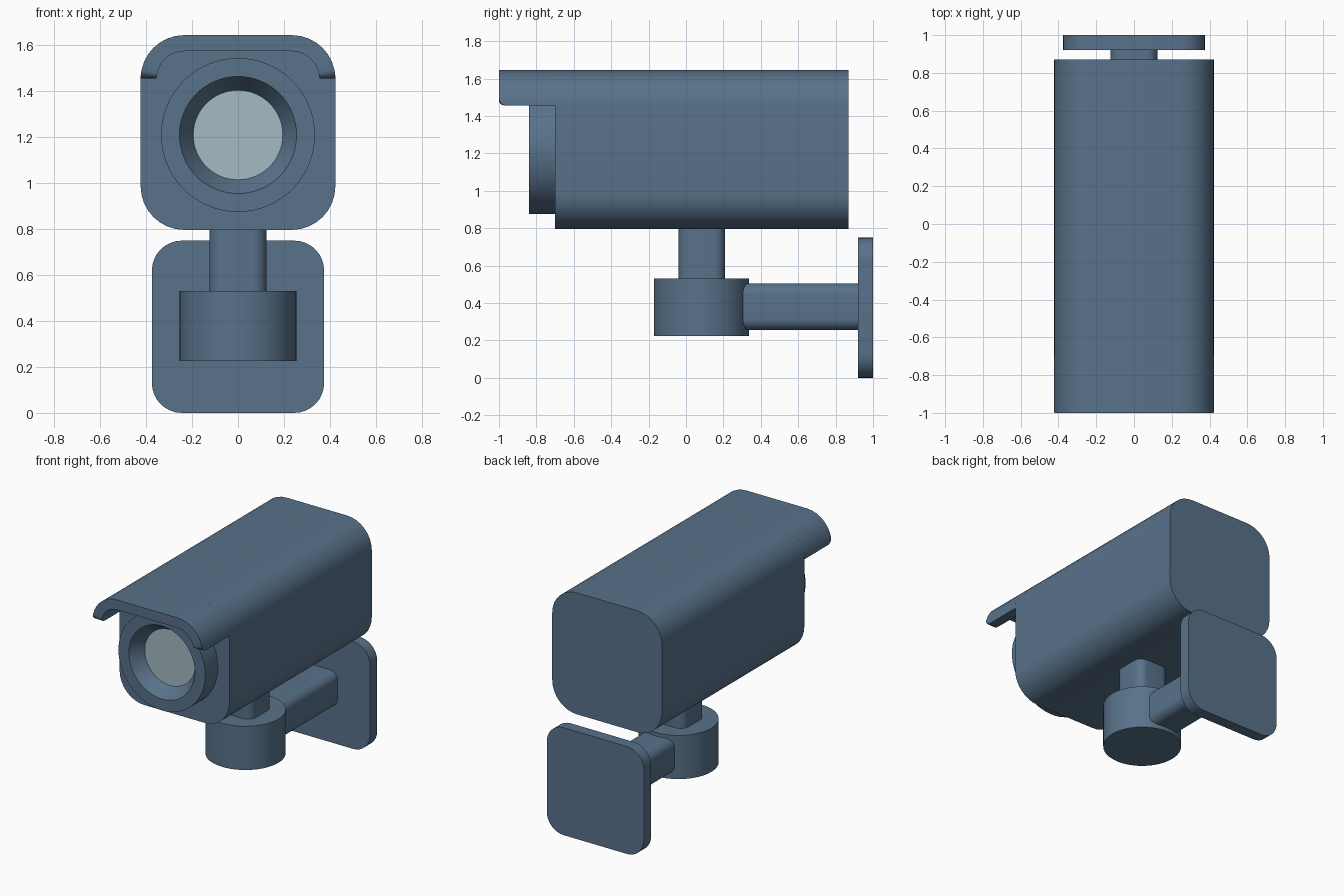
import bpy, math

if "Cube" in bpy.data.objects:
    bpy.data.objects.remove(bpy.data.objects["Cube"])

def material(name, rgb):
    m = bpy.data.materials.new(name)
    m.diffuse_color = (*rgb, 1)
    m.use_nodes = True
    m.node_tree.nodes["Principled BSDF"].inputs["Base Color"].default_value = m.diffuse_color
    return m

STEEL = material("slate blue", (0.098, 0.168, 0.254))
GLASS = material("pale lens grey", (0.37, 0.49, 0.55))

def make(name, verts, faces, mat=STEEL):
    me = bpy.data.meshes.new(name)
    me.from_pydata(verts, [], faces)
    me.materials.append(mat)
    ob = bpy.data.objects.new(name, me)
    bpy.context.collection.objects.link(ob)
    bpy.ops.object.select_all(action='DESELECT')
    ob.select_set(True)
    bpy.context.view_layer.objects.active = ob
    bpy.ops.object.mode_set(mode='EDIT')
    bpy.ops.mesh.select_all(action='SELECT')
    bpy.ops.mesh.normals_make_consistent(inside=False)
    bpy.ops.object.mode_set(mode='OBJECT')
    bpy.ops.object.shade_smooth_by_angle(angle=math.radians(30))
    return ob

def rounded_rect(hw, hh, r, seg=8):
    pts = []
    for q, (sx, sy) in enumerate([(1, 1), (-1, 1), (-1, -1), (1, -1)]):
        for i in range(seg + 1):
            a = math.pi / 2 * (q + i / seg)
            pts.append((sx * (hw - r) + r * math.cos(a), sy * (hh - r) + r * math.sin(a)))
    return pts

def circle(r, n=64):
    return [(r * math.cos(2 * math.pi * i / n), r * math.sin(2 * math.pi * i / n)) for i in range(n)]

def prism(name, outline, place, a, b):
    """Extrude an outline from a to b; place(u, v, t) gives the 3D point."""
    n = len(outline)
    verts = [place(u, v, t) for t in (a, b) for u, v in outline]
    faces = [tuple(range(n)), tuple(range(n, 2 * n))]
    faces += [(i, (i + 1) % n, n + (i + 1) % n, n + i) for i in range(n)]
    return make(name, verts, faces)

def along_y(zc):
    return lambda u, v, t: (u, t, zc + v)

def along_z(yc):
    return lambda u, v, t: (u, yc + v, t)

# Housing, wall plate and mount
HW, TOP, R, T = 0.424, 1.645, 0.19, 0.07
prism("housing", rounded_rect(HW, 0.424, R), along_y(1.221), -0.70, 0.87)
prism("wall_plate", rounded_rect(0.375, 0.375, 0.13), along_y(0.375), 0.92, 1.0)
prism("wall_arm", rounded_rect(0.125, 0.125, 0.06), along_y(0.38), 0.15, 0.93)
prism("neck", rounded_rect(0.124, 0.124, 0.06), along_z(0.085), 0.45, 0.85)
prism("pivot_drum", circle(0.254), along_z(0.083), 0.225, 0.53)

# Rain hood: curved shell whose lower front corners are rounded
angles = [0, 1.5, 3, 6, 9, 12, 23, 34, 45, 56, 67, 78, 90]
verts, faces = [], []
for side, degs in ((1, angles), (-1, angles[::-1])):
    for d in degs:
        a = math.radians(d)
        c, s = math.cos(a), math.sin(a)
        k = max(0, 0.04 - R * s)
        front = -0.96 - math.sqrt(0.04 ** 2 - k * k)
        for y, r in ((front, R), (front, R - T), (-0.70, R - T), (-0.70, R)):
            verts.append((side * (HW - R + r * c), y, TOP - R + r * s))
n = len(verts) // 4
for k in range(n - 1):
    for j in range(4):
        p, q = 4 * k + j, 4 * k + (j + 1) % 4
        faces.append((p, q, q + 4, p + 4))
faces += [(0, 1, 2, 3), tuple(range(4 * n - 4, 4 * n))]
make("rain_hood", verts, faces)

# Lens ring: lathed section with a tapered opening
section = [(0.335, -0.69), (0.335, -0.84), (0.255, -0.84), (0.195, -0.75), (0.195, -0.69)]
N, LZ, m = 64, 1.21, len(section)
verts = [(x, y, LZ + z) for r, y in section for x, z in circle(r, N)]
faces = [(j * N + i, j * N + (i + 1) % N, (j + 1) % m * N + (i + 1) % N, (j + 1) % m * N + i)
         for j in range(m) for i in range(N)]
make("lens_ring", verts, faces)

# Lens glass: thin disc at the bottom of the taper
glass = prism("lens_glass", circle(0.195), along_y(LZ), -0.75, -0.745)
glass.data.materials[0] = GLASS
